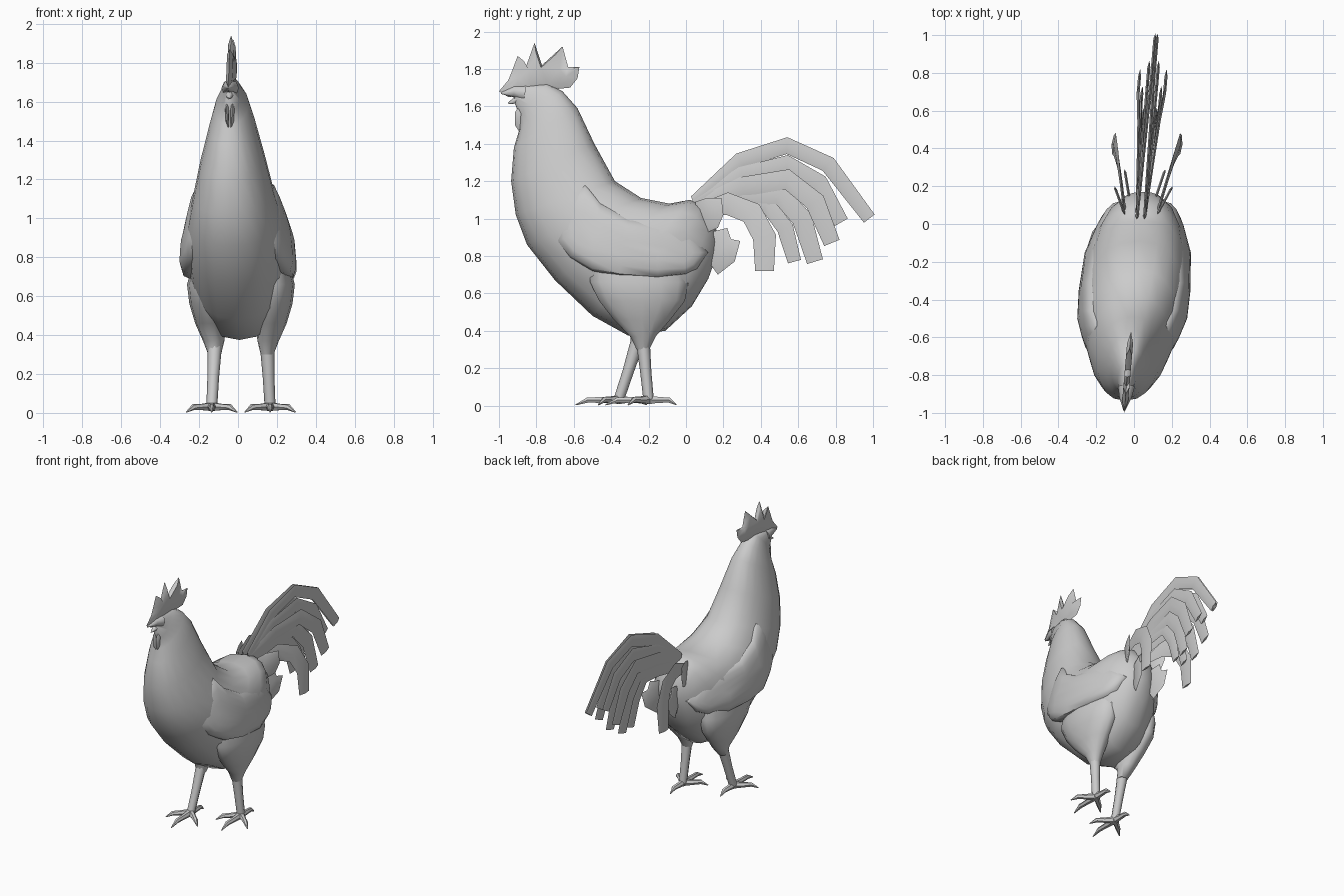
import bpy, bmesh, math
from mathutils import Vector

if "Cube" in bpy.data.objects:
    bpy.data.objects.remove(bpy.data.objects["Cube"])


def loft(name, rings, angle=40, shear=True):
    """Skin closed rings of equal length, cap both ends; the bird stands slightly turned."""
    bm = bmesh.new()
    rows = []
    for ring in rings:
        rows.append([bm.verts.new((x + (0.033 + 0.085 * y if shear else 0), y, z)) for x, y, z in ring])
    n = len(rows[0])
    for a, b in zip(rows, rows[1:]):
        for i in range(n):
            j = (i + 1) % n
            bm.faces.new((a[i], a[j], b[j], b[i]))
    bm.faces.new(rows[0])
    bm.faces.new(rows[-1])
    bmesh.ops.recalc_face_normals(bm, faces=bm.faces)
    bmesh.ops.triangulate(bm, faces=[f for f in bm.faces if len(f.verts) > 4])
    me = bpy.data.meshes.new(name)
    bm.to_mesh(me)
    bm.free()
    ob = bpy.data.objects.new(name, me)
    bpy.context.collection.objects.link(ob)
    bpy.ops.object.select_all(action='DESELECT')
    ob.select_set(True)
    bpy.context.view_layer.objects.active = ob
    bpy.ops.object.shade_smooth_by_angle(angle=math.radians(angle))
    return ob


def tube(name, pts, radii, n=8, flat=1.0, shear=True):
    """Tapered round limb along a path; flat squashes it sideways."""
    pts = [Vector(p) for p in pts]
    rings = []
    for i, (p, r) in enumerate(zip(pts, radii)):
        t = (pts[min(i + 1, len(pts) - 1)] - pts[max(i - 1, 0)]).normalized()
        ref = Vector((1, 0, 0)) if abs(t.x) < 0.9 else Vector((0, 0, 1))
        v = t.cross(ref).normalized()
        u = v.cross(t)
        rings.append([p + r * (flat * math.cos(a) * u + math.sin(a) * v)
                      for a in (2 * math.pi * k / n for k in range(n))])
    return loft(name, rings, 50, shear)


def plate(name, outline, x, thick, shrink=0.8, lean=0.0):
    """Flat piece in the side plane with a bevelled rim; lean swings its back end outward."""
    cy = sum(p[0] for p in outline) / len(outline)
    cz = sum(p[1] for p in outline) / len(outline)
    rings = []
    for dx, s in ((-thick, shrink), (0, 1), (thick, shrink)):
        rings.append([(x + dx + lean * (y - cy) * s, cy + (y - cy) * s, cz + (z - cz) * s)
                      for y, z in outline])
    return loft(name, rings, 60)


# Body, neck and head: front/belly point, back point, half width
sections = [
    (-0.92, 1.63, -0.90, 1.71, 0.02), (-0.89, 1.55, -0.74, 1.72, 0.05),
    (-0.89, 1.48, -0.66, 1.68, 0.085), (-0.92, 1.38, -0.58, 1.59, 0.115),
    (-0.935, 1.2, -0.49, 1.40, 0.165), (-0.91, 1.02, -0.38, 1.20, 0.21),
    (-0.85, 0.86, -0.24, 1.11, 0.245), (-0.70, 0.67, -0.09, 1.08, 0.265),
    (-0.50, 0.48, 0.02, 1.10, 0.265), (-0.31, 0.375, 0.09, 1.08, 0.24),
    (-0.11, 0.40, 0.14, 1.00, 0.19), (0.03, 0.53, 0.17, 0.92, 0.12),
    (0.12, 0.68, 0.17, 0.82, 0.05)]
rings = []
for fy, fz, by, bz, w in sections:
    ring = []
    for k in range(20):
        a = 2 * math.pi * k / 20
        c, s = math.cos(a), math.sin(a)
        t = 0.5 + 0.5 * c
        ring.append((w * math.copysign(abs(s) ** 0.85, s), by + (fy - by) * t, bz + (fz - bz) * t))
    rings.append(ring)
loft("body", rings, 60)

# Comb, beak and wattles
comb = [(-1.0, 1.68), (-0.95, 1.74), (-0.93, 1.79), (-0.90, 1.87), (-0.86, 1.80),
        (-0.81, 1.94), (-0.77, 1.82), (-0.66, 1.92), (-0.63, 1.81), (-0.57, 1.81),
        (-0.58, 1.75), (-0.62, 1.70), (-0.72, 1.69), (-0.85, 1.66), (-0.95, 1.65)]
plate("comb", comb, 0.0, 0.016, 0.7)
tube("upper_beak", [(0, -0.86, 1.67), (0, -0.92, 1.68), (0, -0.99, 1.67)], [0.045, 0.032, 0.004])
tube("lower_beak", [(0, -0.86, 1.63), (0, -0.91, 1.635), (0, -0.95, 1.615)], [0.03, 0.02, 0.004])
for s in (-1, 1):
    tube("wattle", [(s * 0.012, -0.86, 1.62), (s * 0.014, -0.88, 1.56), (s * 0.012, -0.885, 1.50),
                    (s * 0.005, -0.88, 1.46)], [0.02, 0.035, 0.03, 0.008], flat=0.3)

# Wings: outline hugging the body, domed outward
wing = [(-0.65, 1.12), (-0.54, 1.19), (-0.46, 1.09), (-0.31, 1.0), (-0.10, 0.98), (0.03, 0.93),
        (0.12, 0.82), (0.06, 0.73), (0.0, 0.70), (-0.15, 0.68), (-0.35, 0.69), (-0.50, 0.72),
        (-0.62, 0.79), (-0.70, 0.88), (-0.71, 1.0)]


def wing_x(y, z):
    x = 0.19 + (1.19 - z) * 0.16
    return x - max(0, y + 0.2) * 0.36 - max(0, -0.5 - y) * 0.25


for s in (-1, 1):
    rings = []
    for scale, out in ((0.9, -0.09), (1, -0.02), (0.93, 0.015), (0.7, 0.035), (0.4, 0.042), (0.1, 0.045)):
        ring = []
        for y, z in wing:
            sy = max(-0.55, min(-0.02, y))       # spine the outline shrinks to
            sz = 0.92 - (sy + 0.55) * 0.2
            y2, z2 = sy + (y - sy) * scale, sz + (z - sz) * scale
            ring.append((s * (wing_x(y2, z2) + out), y2, z2))
        rings.append(ring)
    loft("wing", rings, 50)

# Tail feathers: (path, width, sideways spread)
feathers = [
    ([(0.04, 1.10), (0.29, 1.31), (0.54, 1.39), (0.76, 1.29), (0.98, 1.0)], 0.09, 0.006),
    ([(0.04, 1.09), (0.30, 1.23), (0.54, 1.29), (0.71, 1.19), (0.83, 0.98)], 0.10, 0.025),
    ([(0.04, 1.07), (0.30, 1.17), (0.54, 1.21), (0.69, 1.09), (0.78, 0.87)], 0.11, 0.07),
    ([(0.04, 1.05), (0.30, 1.12), (0.50, 1.13), (0.62, 1.0), (0.69, 0.77)], 0.11, 0.05),
    ([(0.04, 1.02), (0.28, 1.08), (0.43, 1.08), (0.53, 0.95), (0.58, 0.77)], 0.09, 0.035),
    ([(0.08, 1.05), (0.22, 1.08), (0.35, 1.03), (0.42, 0.90), (0.42, 0.72)], 0.125, 0.18)]
for path, width, spread in feathers:
    pts = [Vector((0, y, z)) for y, z in path]
    for s in (-1, 1):
        rings = []
        for i, p in enumerate(pts):
            t = (pts[min(i + 1, 4)] - pts[max(i - 1, 0)]).normalized()
            up = Vector((0, -t.z, t.y)) * width * (0.25, 0.48, 0.5, 0.5, 0.4)[i]
            c = p + Vector((s * (0.02 + (spread - 0.02) * min(1, i / 3)), 0, 0))
            if spread > 0.1:
                c.x = s * (0.09, 0.12, 0.15, 0.17, 0.18)[i]
            side = Vector((0.008, 0, 0))
            rings.append([c + up, c + side, c - up, c - side])
        loft("tail_feather", rings, 60)

# Short covert feathers at the tail root
upper_covert = [(0.05, 1.09), (0.11, 1.11), (0.19, 1.11), (0.20, 1.02), (0.17, 0.95), (0.10, 0.92), (0.06, 1.0)]
lower_covert = [(0.10, 0.92), (0.22, 0.95), (0.24, 0.89), (0.29, 0.88), (0.26, 0.77), (0.17, 0.70), (0.12, 0.77)]
for s in (-1, 1):
    plate("upper_covert", upper_covert, s * 0.12, 0.007, lean=s * 0.45)
    plate("lower_covert", lower_covert, s * 0.085, 0.007, lean=s * 0.25)

# Thighs, shanks and feet; the left leg steps forward
for s, foot_y, hip_y in ((-1, -0.36, -0.26), (1, -0.20, -0.23)):
    cx = 0.015
    x = cx + s * 0.135
    foot_x = cx + s * 0.15
    # Broad thigh blending into the belly: height, front, back, sideways centre and half width
    rings = []
    for z, front, back, mid, half in ((0.80, -0.52, 0.0, 0.14, 0.10), (0.66, -0.52, 0.02, 0.165, 0.112),
                                      (0.56, -0.47, 0.0, 0.165, 0.10), (0.46, -0.39, -0.08, 0.155, 0.08),
                                      (0.37, -0.30, -0.16, 0.14, 0.055), (0.30, -0.035, 0.035, 0.135, 0.033)):
        if z < 0.31:
            front, back = hip_y + front, hip_y + back
        rings.append([(cx + s * mid + half * math.cos(a), (front + back) / 2 + (back - front) / 2 * math.sin(a), z)
                      for a in (2 * math.pi * k / 14 for k in range(14))])
    loft("thigh", rings, 60, shear=False)
    tube("shank", [(x, hip_y, 0.34), ((x + foot_x) / 2, (hip_y + foot_y) / 2, 0.18), (foot_x, foot_y, 0.03)],
         [0.037, 0.03, 0.028], shear=False)
    for ang, length in ((0, 0.23), (50, 0.17), (-50, 0.17), (180, 0.15)):
        a = math.radians(ang)
        dx, dy = math.sin(a), -math.cos(a)
        path = [(foot_x + dx * length * f, foot_y + dy * length * f, z)
                for f, z in ((-0.05, 0.032), (0.4, 0.03), (0.72, 0.03), (1, 0.004))]
        tube("toe", path, [0.026, 0.018, 0.016, 0.003], 6, shear=False)
